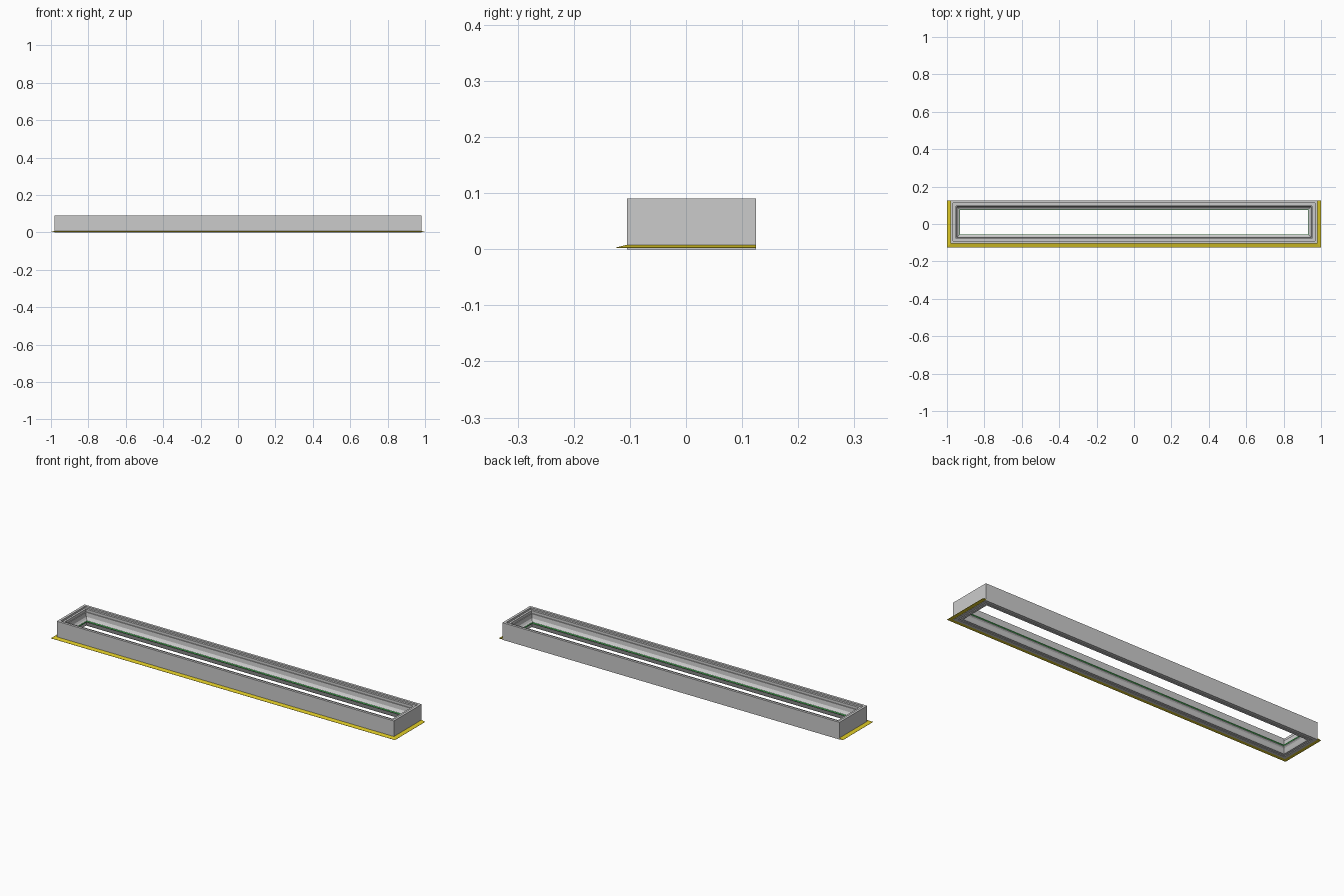
import bpy, bmesh

if "Cube" in bpy.data.objects:
    bpy.data.objects.remove(bpy.data.objects["Cube"])

X0, X1, Y0, Y1 = -0.98, 0.98, -0.105, 0.125   # outer faces of the frame


def material(name, color):
    m = bpy.data.materials.new(name)
    m.diffuse_color = color
    m.use_nodes = True
    m.node_tree.nodes["Principled BSDF"].inputs["Base Color"].default_value = m.diffuse_color
    return m


def finish(name, bm, mat=None):
    bmesh.ops.recalc_face_normals(bm, faces=bm.faces)
    me = bpy.data.meshes.new(name)
    bm.to_mesh(me)
    bm.free()
    ob = bpy.data.objects.new(name, me)
    bpy.context.collection.objects.link(ob)
    if mat:
        me.materials.append(mat)
    return ob


def sweep(name, stations, closed, mat=None):
    """Join matching closed sections, mitred at each station."""
    bm = bmesh.new()
    rows = [[bm.verts.new(p) for p in s] for s in stations]
    n, k = len(rows), len(rows[0])
    for i in range(n if closed else n - 1):
        a, b = rows[i], rows[(i + 1) % n]
        for j in range(k):
            q = (j + 1) % k
            bm.faces.new((a[j], a[q], b[q], b[j]))
    if not closed:
        bm.faces.new(rows[0])
        bm.faces.new(rows[-1])
    return finish(name, bm, mat)


def ring(name, profile, mat=None):
    """Sweep a (distance inward, height) profile round the rectangle."""
    corners = [(X0, Y0, 1, 1), (X1, Y0, -1, 1), (X1, Y1, -1, -1), (X0, Y1, 1, -1)]
    return sweep(name, [[(x + sx * d, y + sy * d, z) for d, z in profile]
                        for x, y, sx, sy in corners], True, mat)


# Main frame: outer wall, grooved rim, stepped rebate, sloping inner sill
ring("frame", [(0, 0), (0, 0.09), (0.013, 0.09), (0.013, 0.080),
               (0.017, 0.080), (0.017, 0.084), (0.028, 0.084),
               (0.028, 0.070), (0.032, 0.070), (0.034, 0.048),
               (0.040, 0.040), (0.047, 0.036), (0.047, 0.028),
               (0.041, 0.022), (0.035, 0.006), (0.032, 0.0),
               (0.020, 0.0), (0.020, 0.004), (0.016, 0.004), (0.016, 0.0)])

# Thin green seal along the inner edge
green = material("seal_green", (0.1, 0.8, 0.15, 1))
ring("inner_seal", [(0.0465, 0.030), (0.0465, 0.035), (0.049, 0.035), (0.049, 0.030)], green)

# Yellow sloping flange on the left, front and right
yellow = material("flange_yellow", (0.72, 0.58, 0.02, 1))
section = [(0, 0.002), (0, 0.008), (0.02, 0.003), (0.02, 0.002)]
path = [(X0, Y1, -1, 0), (X0, Y0, -1, -1), (X1, Y0, 1, -1), (X1, Y1, 1, 0)]
sweep("flange", [[(x + sx * d, y + sy * d, z) for d, z in section]
                 for x, y, sx, sy in path], False, yellow)
